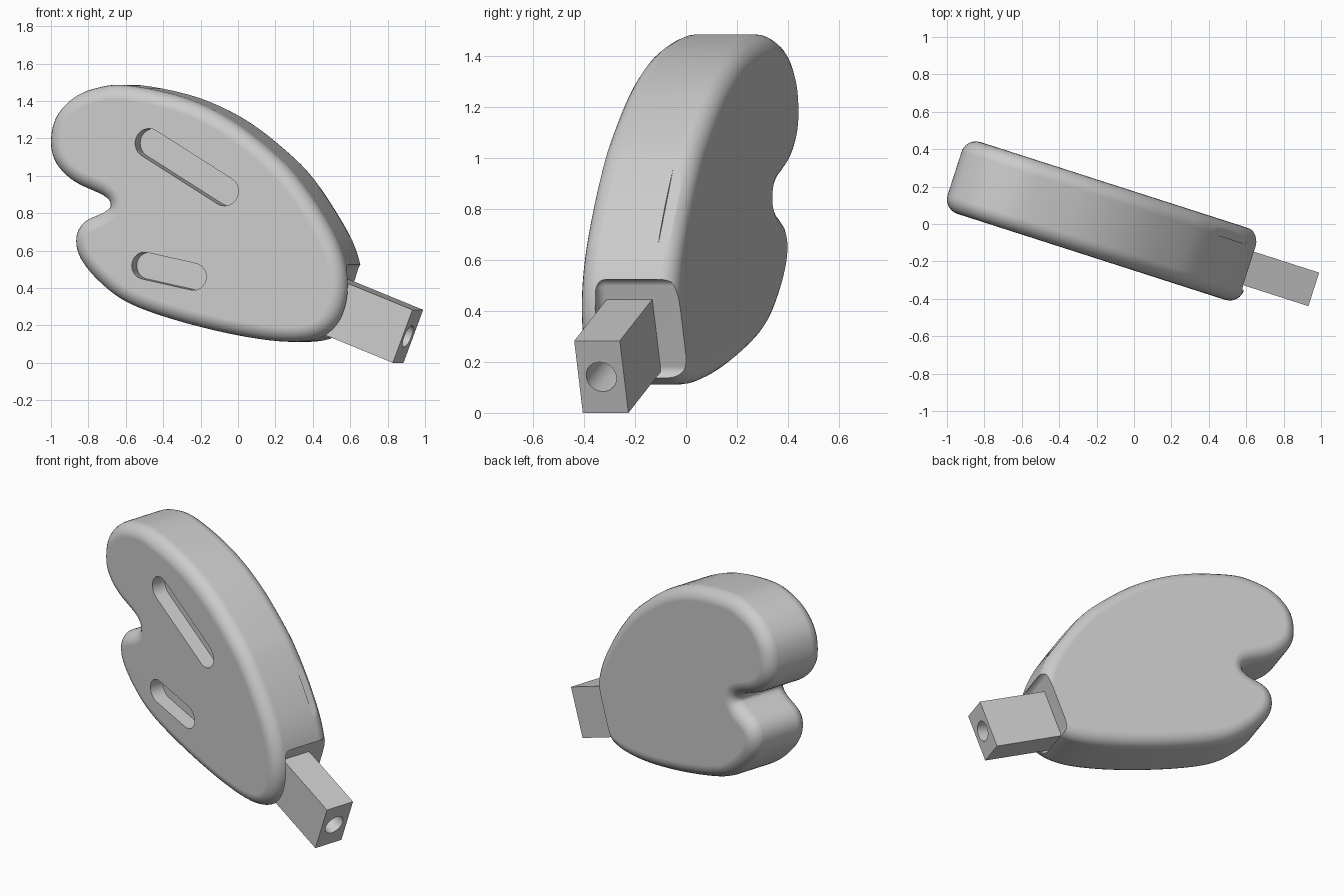
import bpy, bmesh, math
from mathutils import Matrix, Vector

cube = bpy.data.objects.get("Cube")
if cube:
    bpy.data.objects.remove(cube, do_unlink=True)

grey = bpy.data.materials.new("light_grey")
grey.use_nodes = True
grey.diffuse_color = (0.6, 0.6, 0.6, 1)
grey.node_tree.nodes["Principled BSDF"].inputs["Base Color"].default_value = (0.6, 0.6, 0.6, 1)

TURN = Matrix.Rotation(math.radians(-17.8), 4, 'Z')   # whole model is turned about z
TILT = math.radians(21.3)                             # bar slopes down
FRONT, BACK, ROUND = -0.237, 0.166, 0.08
BAR_END = Vector((0.967, -0.039, 0.1415))


def finish(bm, name):
    bmesh.ops.recalc_face_normals(bm, faces=bm.faces)
    bm.transform(TURN)
    mesh = bpy.data.meshes.new(name)
    bm.to_mesh(mesh)
    bm.free()
    mesh.materials.append(grey)
    ob = bpy.data.objects.new(name, mesh)
    bpy.context.collection.objects.link(ob)
    return ob


def loft(name, rings):
    """Skin a list of equal rings and cap both ends."""
    bm = bmesh.new()
    loops = [[bm.verts.new(p) for p in ring] for ring in rings]
    n = len(loops[0])
    for a, b in zip(loops, loops[1:]):
        for i in range(n):
            j = (i + 1) % n
            bm.faces.new((a[i], a[j], b[j], b[i]))
    bm.faces.new(loops[0])
    bm.faces.new(loops[-1])
    return finish(bm, name)


def box(name, centre, size, tilt, bevel=0):
    bm = bmesh.new()
    bmesh.ops.create_cube(bm, size=1)
    bm.transform(Matrix.Diagonal((*size, 1)))
    if bevel:
        bmesh.ops.bevel(bm, geom=bm.edges[:], offset=bevel, segments=4,
                        profile=0.5, affect='EDGES')
    bm.transform(Matrix.Translation(centre) @ Matrix.Rotation(tilt, 4, 'Y'))
    return finish(bm, name)


def cut(ob, cutter):
    mod = ob.modifiers.new("cut", 'BOOLEAN')
    mod.operation = 'DIFFERENCE'
    mod.solver = 'EXACT'
    mod.object = cutter
    bpy.context.view_layer.update()
    bpy.ops.object.select_all(action='DESELECT')
    ob.select_set(True)
    bpy.context.view_layer.objects.active = ob
    bpy.ops.object.modifier_apply(modifier=mod.name)
    bpy.data.objects.remove(cutter, do_unlink=True)


def smooth(ob):
    bpy.ops.object.select_all(action='DESELECT')
    ob.select_set(True)
    bpy.context.view_layer.objects.active = ob
    bpy.ops.object.shade_smooth_by_angle(angle=math.radians(32))
    mod = ob.modifiers.new("face_normals", 'WEIGHTED_NORMAL')
    mod.keep_sharp = True


def closed_spline(pts, steps):
    out, n = [], len(pts)
    for i in range(n):
        a, b, c, d = (Vector(pts[(i + k - 1) % n]) for k in range(4))
        for s in range(steps):
            t = s / steps
            out.append(0.5 * (2 * b + (c - a) * t + (2 * a - 5 * b + 4 * c - d) * t ** 2
                              + (3 * b - a - 3 * c + d) * t ** 3))
    return out


# Two-lobed body outline, clockwise from the left of the upper lobe
outline = closed_spline([
    (-.996, 1.18), (-.965, 1.315), (-.864, 1.42), (-.73, 1.472), (-.565, 1.483),
    (-.248, 1.417), (.03, 1.289), (.284, 1.096), (.415, .957), (.54, .78),
    (.625, .62), (.665, .47), (.66, .33), (.61, .21), (.51, .135), (.34, .112),
    (.065, .144), (-.27, .22), (-.555, .316), (-.723, .433), (-.83, .56),
    (-.853, .67), (-.807, .754), (-.695, .807), (-.66, .845), (-.70, .893),
    (-.863, .968), (-.964, 1.064)], 5)
count = len(outline)
normals = []
for i in range(count):
    t = (outline[(i + 1) % count] - outline[i - 1]).normalized()
    normals.append(Vector((-t.y, t.x)))


def body_ring(inset, depth):
    inner = [p - n * inset for p, n in zip(outline, normals)]
    return [(q.x, depth, q.y) for q in inner]


# Slab with rounded front and back rims
rim = [(ROUND * (1 - math.sin(a)), ROUND * (1 - math.cos(a)))
       for a in (math.pi / 12 * k for k in range(7))]
rings = [body_ring(i, FRONT + d) for i, d in rim]
rings += [body_ring(i, BACK - d) for i, d in reversed(rim)]
body = loft("body", rings)


# Rounded slots in the front face
def slot(a, b, radius, depth):
    a, b = Vector(a), Vector(b)
    start = math.atan2(b.y - a.y, b.x - a.x) + math.pi / 2
    pts = []
    for centre, first in ((a, start), (b, start + math.pi)):
        for k in range(17):
            ang = first + math.pi * k / 16
            pts.append(centre + radius * Vector((math.cos(ang), math.sin(ang))))
    return loft("slot_cutter", [[(p.x, y, p.y) for p in pts]
                                for y in (FRONT - 0.1, FRONT + depth)])


cut(body, slot((-.424, 1.174), (0, .917), .078, .09))
cut(body, slot((-.449, .519), (-.174, .46), .072, .09))


# Flat seat for the bar, and a shallow dent in the back edge above it
def along_bar(axial, side, up):
    return BAR_END + Matrix.Rotation(TILT, 3, 'Y') @ Vector((axial, side, up))


cut(body, box("seat_cutter", along_bar(-.149, .109, .04), (.6, .46, .42), TILT, .04))
cut(body, box("dent_cutter", Vector((.508, .18, .813)) + Vector((.084, 0, .054)),
              (.2, .2, .34), math.radians(-32.8)))
smooth(body)

# Square bar with a round hole in its end
bar = box("bar", along_bar(-.275, 0, 0), (.55, .188, .304), TILT)
circle = [(math.cos(math.tau * k / 32) * .062, math.sin(math.tau * k / 32) * .062)
          for k in range(32)]
cut(bar, loft("hole_cutter", [[along_bar(x, c, s) for c, s in circle] for x in (-.35, .1)]))
smooth(bar)
